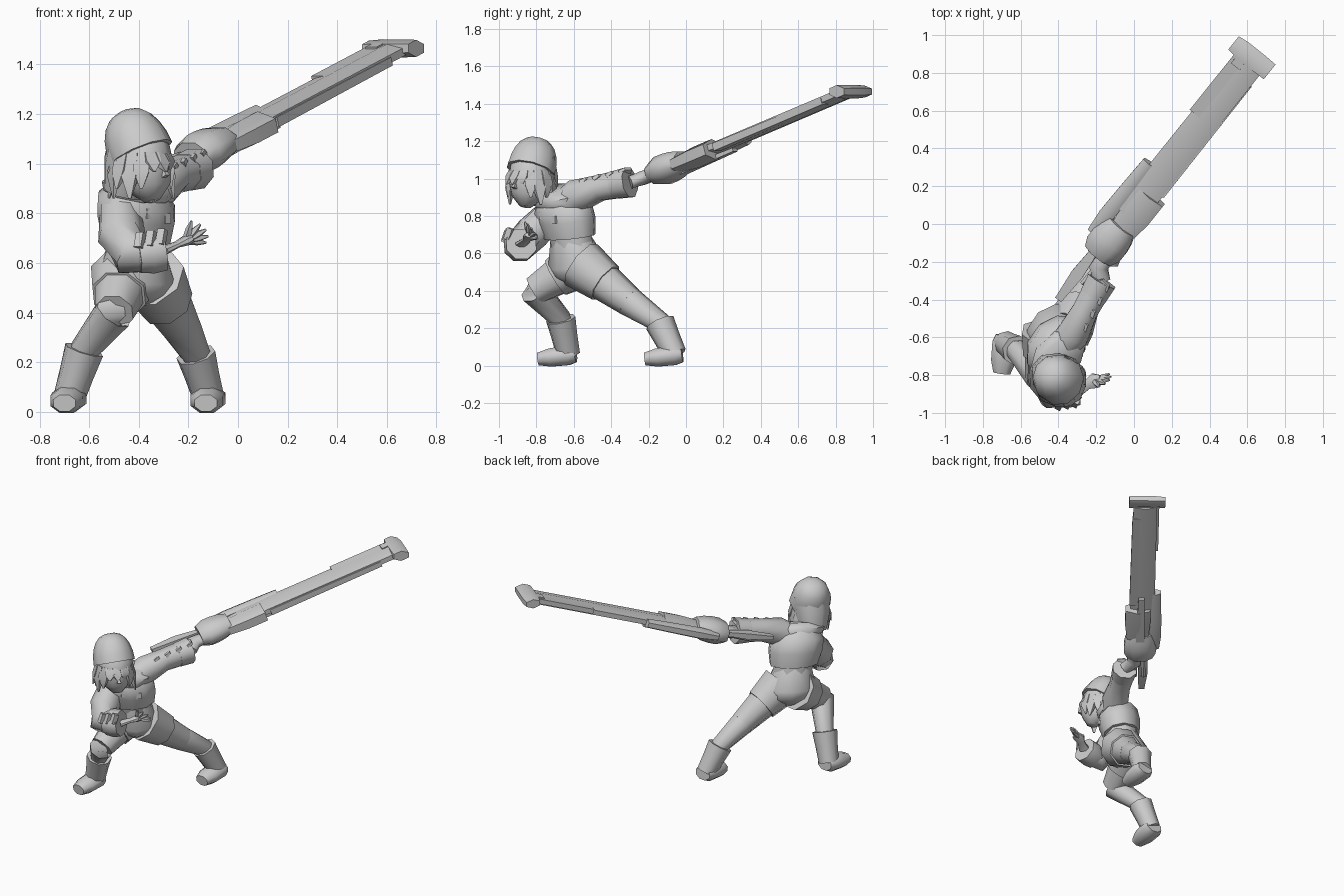
import bpy
import bmesh
from math import sin, cos, pi, radians
from mathutils import Vector

default_cube = bpy.data.objects.get("Cube")
if default_cube:
    bpy.data.objects.remove(default_cube, do_unlink=True)

shade = (.6, .6, .6, 1)
grey = bpy.data.materials.new("plain grey")
grey.use_nodes = True
grey.diffuse_color = shade
grey.node_tree.nodes["Principled BSDF"].inputs["Base Color"].default_value = shade


def loft(name, path, widths, flat=1, sides=8, across=None):
    """Skin polygon rings along a path; a two point path is divided evenly."""
    if len(path) < len(widths):
        steps = len(widths) - 1
        path = [path[0].lerp(path[-1], i / steps) for i in range(steps + 1)]
    bm = bmesh.new()
    loops = []
    for i, (centre, width) in enumerate(zip(path, widths)):
        ahead = path[min(i + 1, len(path) - 1)]
        behind = path[max(i - 1, 0)]
        along = (ahead - behind).normalized()
        side = (across or along.cross(Vector((0, 0, 1)))).normalized()
        up = side.cross(along).normalized()
        radius = width / cos(pi / sides)
        loop = []
        for k in range(sides):
            turn = 2 * pi * (k + .5) / sides
            offset = side * cos(turn) + up * sin(turn) * flat
            loop.append(bm.verts.new(centre + offset * radius))
        loops.append(loop)
    for low, high in zip(loops, loops[1:]):
        for k in range(sides):
            following = (k + 1) % sides
            bm.faces.new((low[k], low[following], high[following], high[k]))
    bm.faces.new(loops[0])
    bm.faces.new(loops[-1])
    bmesh.ops.recalc_face_normals(bm, faces=bm.faces[:])
    mesh = bpy.data.meshes.new(name)
    bm.to_mesh(mesh)
    bm.free()
    mesh.materials.append(grey)
    part = bpy.data.objects.new(name, mesh)
    bpy.context.collection.objects.link(part)
    bpy.ops.object.select_all(action='DESELECT')
    part.select_set(True)
    bpy.context.view_layer.objects.active = part
    bpy.ops.object.shade_smooth_by_angle(angle=radians(55))


def point(x, y, z):
    return Vector((x, y, z))


# Torso: shorts, waist and jacket share the turned chest direction
chest_side = point(.75, .66, 0)
seat = point(-.41, -.56, .44)
hips = point(-.41, -.58, .54)
waist = point(-.41, -.62, .69)
chest = point(-.41, -.64, .78)
shoulders = point(-.41, -.66, .85)
throat = point(-.4, -.7, .92)
loft("shorts", [seat, seat.lerp(hips, .5), hips, waist], [.09, .15, .165, .11],
     flat=.87, sides=10, across=chest_side)
loft("waist", [hips.lerp(waist, .7), chest], [.12, .13], flat=.85, across=chest_side)
loft("jacket", [waist, chest, shoulders, throat], [.15, .17, .17, .1],
     flat=.8, sides=10, across=chest_side)
loft("collar", [throat.lerp(chest, .3), throat.lerp(chest, -.2)], [.15, .16, .11],
     flat=.7, across=chest_side)
for i in range(3):
    buckle = point(-.38, -.77, .8 - .01 * i) + chest_side * .05 * i
    loft("chest_buckle", [buckle, buckle + chest_side * .03], [.02, .02], sides=4)


# Legs with thigh cuffs and boots
def leg(side, hip, knee, ankle, toe, boot_top):
    loft(side + "_thigh", [hip, hip.lerp(knee, .5), knee], [.12, .095, .075])
    loft(side + "_shorts_cuff", [hip, hip.lerp(knee, .5)], [.13, .105])
    loft(side + "_shin", [knee.lerp(hip, .1), knee, boot_top, ankle],
         [.07, .075, .055, .045])
    loft(side + "_boot_shaft", [boot_top, ankle], [.075, .066, .06])
    sole = point(ankle.x, ankle.y, .055)
    heel = sole.lerp(toe, -.25)
    loft(side + "_boot_foot", [heel, sole, sole.lerp(toe, .6), toe],
         [.055, .07, .065, .045], flat=.75)


leg("right", hip=point(-.46, -.58, .54), knee=point(-.5, -.81, .4),
    ankle=point(-.68, -.63, .06), toe=point(-.7, -.79, .035), boot_top=point(-.62, -.67, .25))
leg("left", hip=point(-.35, -.56, .54), knee=point(-.23, -.3, .34),
    ankle=point(-.12, -.06, .06), toe=point(-.13, -.22, .035), boot_top=point(-.17, -.14, .23))

# Right arm, bent across the body, with open hand
shoulder = point(-.48, -.7, .84)
upper_arm = point(-.47, -.82, .71)
elbow = point(-.43, -.9, .63)
wrist = point(-.3, -.88, .65)
palm = point(-.21, -.83, .69)
loft("right_sleeve", [shoulder, upper_arm, elbow, elbow.lerp(wrist, .5)],
     [.075, .09, .08, .075])
loft("right_cuff", [elbow.lerp(wrist, .2), wrist], [.075, .085, .08])
for i in range(3):
    strap = elbow.lerp(wrist, i / 3) + point(.03, -.07, .03)
    loft("cuff_strap", [strap, strap + point(.01, .02, .06)], [.016, .016], sides=4)
loft("right_palm", [wrist, wrist.lerp(palm, .6), palm, palm + point(.03, 0, .01)],
     [.035, .025, .04, .03], flat=.5)
for i in range(5):
    spread = radians(25 * i - 25)
    reach = point(cos(spread), -sin(spread - .5) * .5, sin(spread) * .7 + .2)
    tip = palm + reach * .09
    loft("right_finger", [palm.lerp(tip, .2), tip], [.013, .012, .004], sides=5)

# Left arm, reaching out along the weapon
shoulder = point(-.37, -.64, .86)
upper_arm = point(-.32, -.58, .91)
elbow = point(-.26, -.46, .95)
wrist = point(-.17, -.3, .98)
grip = point(-.2, -.18, 1.02)
loft("left_sleeve", [shoulder, upper_arm, elbow, wrist], [.08, .085, .068, .075])
loft("left_cuff", [elbow.lerp(wrist, .5), wrist], [.073, .08])
loft("left_hand", [wrist, wrist.lerp(grip, .6), grip + point(.05, 0, 0)],
     [.045, .05, .045], flat=.75)
for i in range(4):
    strap = upper_arm.lerp(wrist, i / 4) + point(.04, .04, .07)
    loft("sleeve_strap", [strap, strap + point(.02, .02, .02)], [.04, .025],
         flat=.3, sides=4)
loft("arm_guard", [point(-.4, -.4, .96), point(-.2, -.13, 1.04)], [.02, .033, .02],
     flat=.6, sides=4)

# Head: face, hair and cap
chin = point(-.345, -.86, .85)
crown = point(-.4, -.82, 1.1)
nape = point(-.46, -.77, .88)
loft("head", [chin, crown], [.03, .08, .1, .11, .11, .09], sides=10)
loft("nose", [point(-.29, -.92, .95), point(-.3, -.91, .98)], [.012, .004], sides=4)
loft("back_hair", [nape, crown], [.08, .11, .115])

cap_base = point(-.39, -.83, 1.04)
cap_top = point(-.46, -.785, 1.21)
bends = [i * pi / 11 for i in range(6)]
loft("cap", [cap_base.lerp(cap_top, sin(bend)) for bend in bends],
     [.128 * cos(bend) ** .75 for bend in bends], sides=10)

locks = 16
for i in range(locks):
    turn = 2 * pi * i / locks - pi / 4
    out = point(cos(turn), sin(turn), 0)
    fringe = i in (0, 1, locks - 1)
    drop = .07 if fringe else (.18 if i % 2 else .14)
    flare = .12 if i % 3 else .14
    root = cap_base + out * .1
    middle = cap_base + out * .12 - point(0, 0, drop / 2)
    tip = cap_base + out * flare - point(0, 0, drop)
    loft("hair_lock", [root, middle, tip], [.03, .032, .006], flat=.5, sides=4,
         across=point(-out.y, out.x, 0))

# Great weapon, placed along its own sloping axis
axis = point(.85, 1.06, .45).normalized()
right = axis.cross(point(0, 0, 1)).normalized()
top = right.cross(axis)


def weapon(name, start, end, widths, flat=1, shift=0, lift=0, sides=6):
    base = grip + right * shift + top * lift
    loft(name, [base + axis * start, base + axis * end], widths, flat, sides)


for shift in (-.03, .03):
    weapon("handle_rod", -.16, .05, [.015, .015], shift=shift)
weapon("housing", .02, .23, [.085, .108, .108, .1, .08], flat=.7, sides=8)
weapon("barrel_sleeve", .2, .46, [.07, .085, .085], flat=.6, shift=.02, lift=-.01)
weapon("side_rail", .1, .6, [.03, .042, .04, .037, .033], flat=.8, shift=-.1)
weapon("under_rail", .2, .58, [.03, .02], flat=.5, lift=-.05, sides=4)
weapon("blade", .3, 1.38, [.082, .08], flat=.35, shift=-.01)
weapon("blade_flange", .98, 1.38, [.055, .055], flat=.3, shift=-.05, lift=.01, sides=4)
weapon("blade_edge", .5, 1.28, [.03, .025], flat=.7, shift=.05, lift=-.01, sides=4)
weapon("end_stud", 1.33, 1.41, [.03, .025], flat=.5, shift=-.06, lift=.02, sides=4)

# Cross block at the weapon's end
block = grip + axis * 1.415
loft("end_block", [block - right * .145, block + right * .1],
     [.045, .052, .052, .052, .05], flat=.6, sides=6)
